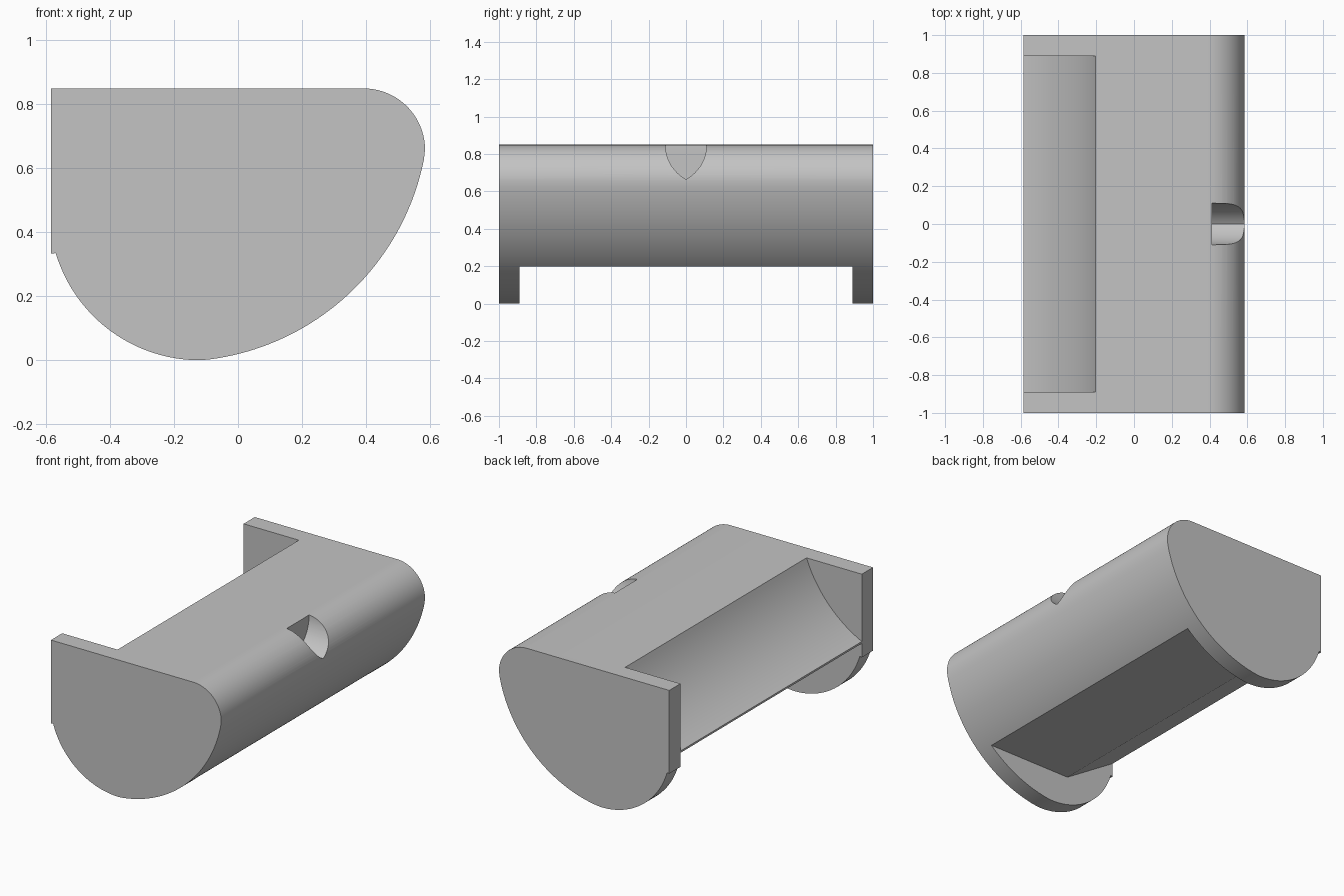
import bpy, bmesh
from math import radians, sin, cos, atan2, hypot
from mathutils import Vector

cube = bpy.data.objects.get("Cube")
if cube:
    bpy.data.objects.remove(cube, do_unlink=True)

grey = bpy.data.materials.new("plain grey")
grey.use_nodes = True
colour = (0.55, 0.55, 0.55, 1)
grey.diffuse_color = colour
grey.node_tree.nodes["Principled BSDF"].inputs["Base Color"].default_value = colour


def arc(centre, start, end, steps):
    """Points on the shorter arc from start to end around centre."""
    (cx, cy), (sx, sy), (ex, ey) = centre, start, end
    r = hypot(sx - cx, sy - cy)
    a, b = atan2(sy - cy, sx - cx), atan2(ey - cy, ex - cx)
    turn = (b - a + radians(180)) % radians(360) - radians(180)
    return [(cx + r * cos(a + turn * i / steps), cy + r * sin(a + turn * i / steps))
            for i in range(steps + 1)]


def sagging_arc(start, end, sag, steps):
    """Arc that bows to the left of the line from start to end."""
    s, e = Vector(start), Vector(end)
    chord = (e - s).length
    radius = (chord * chord / 4 + sag * sag) / (2 * sag)
    left = Vector((s.y - e.y, e.x - s.x)) / chord
    centre = (s + e) / 2 - left * (radius - sag)
    return arc(centre, start, end, steps)


def prism(name, points, place, sweep):
    """Extrude a closed profile; place turns a 2D point into a 3D one."""
    bm = bmesh.new()
    face = bm.faces.new([bm.verts.new(place(*p)) for p in points])
    grown = bmesh.ops.extrude_face_region(bm, geom=[face])
    moved = [v for v in grown["geom"] if isinstance(v, bmesh.types.BMVert)]
    bmesh.ops.translate(bm, verts=moved, vec=sweep)
    bmesh.ops.recalc_face_normals(bm, faces=bm.faces)
    mesh = bpy.data.meshes.new(name)
    bm.to_mesh(mesh)
    bm.free()
    mesh.materials.append(grey)
    obj = bpy.data.objects.new(name, mesh)
    bpy.context.collection.objects.link(obj)
    return obj


def along_y(name, points, half):
    return prism(name, points, lambda x, z: (x, -half, z), (0, 2 * half, 0))


# Outer housing: flat top, round nose, long belly curve, round heel, small step
back, top, half_gap = -0.585, 0.85, 0.89
outline = [(back, top)]
outline += arc((0.393, 0.658), (0.393, top), (0.585, 0.658), 20)
outline += arc((-0.19, 0.783), (0.581, 0.625), (-0.09, 0.002), 40)
outline += arc((-0.12, 0.47), (-0.12, 0), (-0.57, 0.335), 24)
outline += [(back, 0.333)]
housing = along_y("housing", outline, 1.0)

# Curved tray scooped out between the end plates
scoop = sagging_arc((back, 0.432), (-0.205, top), -0.055, 24)
tray_cutter = along_y("tray_cutter", scoop + [(-0.205, 1), (-0.8, 1), (-0.8, 0.432)], half_gap)

# Flat underside with a ramp rising to the tray lip
under = [(-0.8, 0.42), (back, 0.42), (-0.24, 0.2), (0.7, 0.2), (0.7, -0.2), (-0.8, -0.2)]
underside_cutter = along_y("underside_cutter", under, half_gap)

# Pointed notch in the nose
side = arc((-0.1, top), (0.11, top), (0, 0.665), 16)
notch = [(0.11, 1)] + side + [(-y, z) for y, z in reversed(side[:-1])] + [(-0.11, 1)]
notch_cutter = prism("notch_cutter", notch, lambda y, z: (0.412, y, z), (0.4, 0, 0))

# Cut the housing and drop the cutters
bpy.context.view_layer.objects.active = housing
for cutter in (tray_cutter, underside_cutter, notch_cutter):
    cutter.hide_render = True
    cut = housing.modifiers.new(cutter.name, "BOOLEAN")
    cut.operation, cut.solver, cut.object = "DIFFERENCE", "EXACT", cutter
    bpy.ops.object.modifier_apply(modifier=cut.name)
    bpy.data.objects.remove(cutter, do_unlink=True)

bpy.ops.object.select_all(action="DESELECT")
housing.select_set(True)
bpy.ops.object.shade_smooth_by_angle(angle=radians(25))
